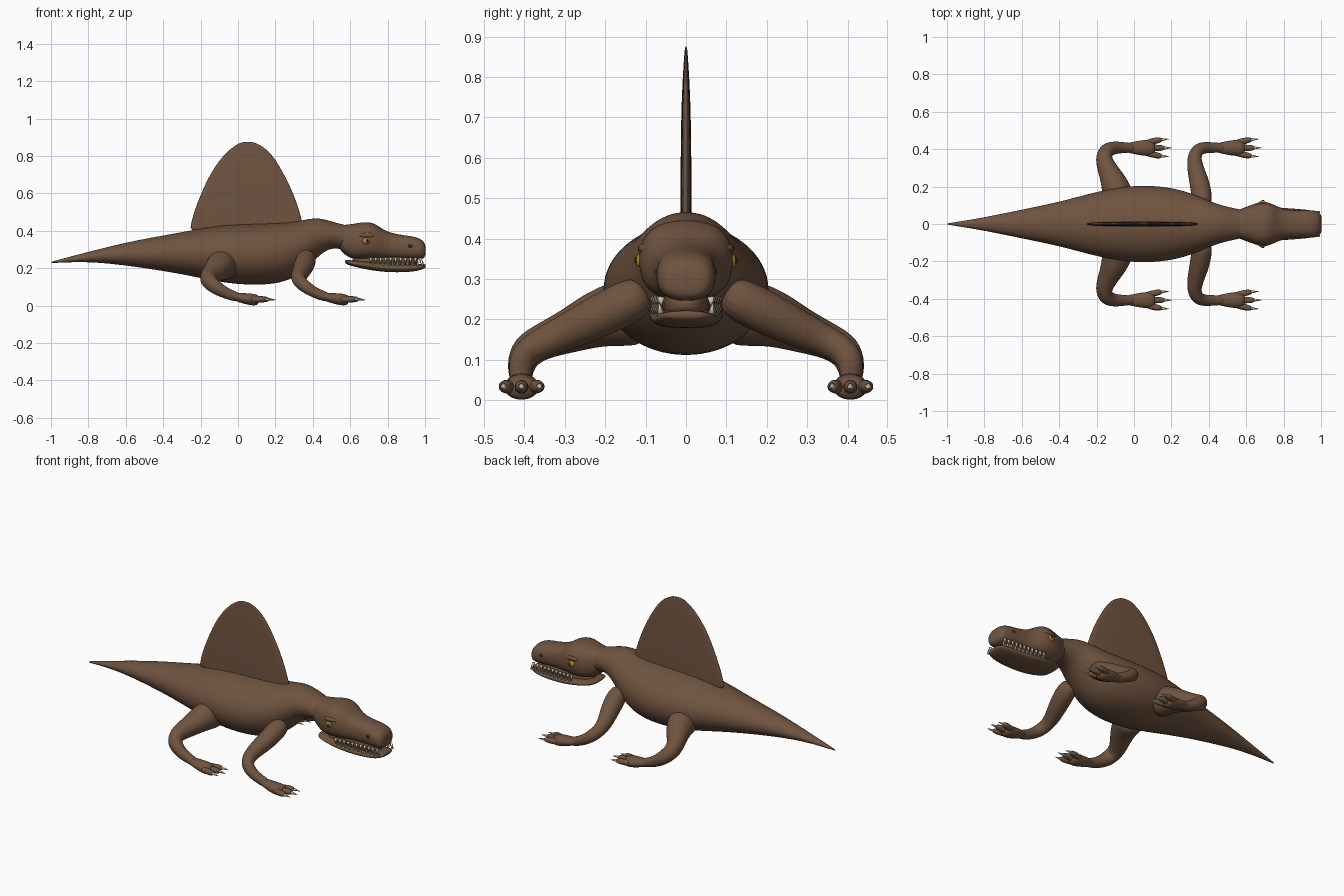
import bpy, bmesh, math
from mathutils import Vector, Matrix

if "Cube" in bpy.data.objects:
    bpy.data.objects.remove(bpy.data.objects["Cube"], do_unlink=True)


def material(name, color):
    mat = bpy.data.materials.new(name)
    mat.use_nodes = True
    mat.diffuse_color = (*color, 1)
    mat.node_tree.nodes["Principled BSDF"].inputs["Base Color"].default_value = (*color, 1)
    return mat


SKIN = material("brown skin", (0.16, 0.088, 0.05))
IVORY = material("ivory", (0.6, 0.54, 0.4))
AMBER = material("amber eye", (0.5, 0.25, 0.03))
DARK = material("dark brown", (0.03, 0.017, 0.01))
SIDES = 16


def finish(bm, name, mat, mirror=False, subdiv=0):
    bmesh.ops.recalc_face_normals(bm, faces=bm.faces)
    mesh = bpy.data.meshes.new(name)
    bm.to_mesh(mesh)
    bm.free()
    mesh.materials.append(mat)
    mesh.shade_smooth()
    obj = bpy.data.objects.new(name, mesh)
    bpy.context.collection.objects.link(obj)
    if mirror:
        mod = obj.modifiers.new("Mirror", 'MIRROR')
        mod.use_axis = (False, True, False)
    if subdiv:
        mod = obj.modifiers.new("Smooth", 'SUBSURF')
        mod.levels = mod.render_levels = subdiv
    return obj


def loft(bm, stations, power=2.0):
    """Skin rings given as (centre, side vector, up vector)."""
    rings = []
    for centre, side, up in stations:
        ring = []
        for i in range(SIDES):
            a = math.tau * i / SIDES
            c, s = math.cos(a), math.sin(a)
            u = math.copysign(abs(c) ** (2 / power), c) * 1.02
            v = math.copysign(abs(s) ** (2 / power), s) * 1.02
            ring.append(bm.verts.new(centre + side * u + up * v))
        rings.append(ring)
    for low, high in zip(rings, rings[1:]):
        for i in range(SIDES):
            j = (i + 1) % SIDES
            bm.faces.new((low[i], low[j], high[j], high[i]))
    bm.faces.new(rings[0])
    bm.faces.new(rings[-1])


def profile_body(name, rows, mat=SKIN, power=2.0):
    """Rows along x: (x, half width, top, bottom)."""
    bm = bmesh.new()
    loft(bm, [(Vector((x, 0, (t + b) / 2)), Vector((0, w, 0)), Vector((0, 0, (t - b) / 2)))
              for x, w, t, b in rows], power)
    return finish(bm, name, mat, subdiv=2)


def tube(bm, rows, flat=1.0):
    """Rows along a path: (x, y, z, radius)."""
    pts = [Vector(r[:3]) for r in rows]
    last = len(pts) - 1
    side, stations, prev = None, [], None
    for i, p in enumerate(pts):
        d = (pts[min(i + 1, last)] - pts[max(i - 1, 0)]).normalized()
        if side is None:
            side = d.cross(Vector((0, 0, 1))).normalized()
        else:
            side = prev.rotation_difference(d) @ side
        prev = d
        stations.append((p, side * rows[i][3], side.cross(d) * rows[i][3] * flat))
    loft(bm, stations)


def cone(bm, base, tip, radius):
    base, tip = Vector(base), Vector(tip)
    d = tip - base
    rot = d.to_track_quat('Z', 'Y').to_matrix().to_4x4()
    bmesh.ops.create_cone(bm, cap_ends=True, segments=8, radius1=radius, radius2=radius * 0.1,
                          depth=d.length, matrix=Matrix.Translation((base + tip) / 2) @ rot)


def ball(name, centre, size, mat):
    bm = bmesh.new()
    bmesh.ops.create_uvsphere(bm, u_segments=20, v_segments=12, radius=1,
                              matrix=Matrix.Translation(centre) @ Matrix.Diagonal((*size, 1)))
    return finish(bm, name, mat, mirror=True)


# Tail, trunk and neck
profile_body("body", [
    (-1, .003, .232, .227), (-.98, .006, .24, .228), (-.8, .035, .287, .236),
    (-.6, .077, .338, .215), (-.4, .118, .375, .185), (-.25, .16, .402, .158),
    (-.1, .195, .43, .125), (.05, .21, .436, .108), (.2, .196, .44, .113),
    (.3, .167, .446, .145), (.38, .135, .465, .21), (.44, .108, .468, .275),
    (.5, .093, .45, .31), (.56, .078, .433, .30), (.63, .07, .42, .28)])

# Skull and lower jaw
profile_body("skull", [
    (.53, .065, .425, .315), (.57, .08, .432, .27), (.62, .1, .436, .245),
    (.68, .119, .449, .245), (.73, .113, .44, .248), (.77, .092, .41, .248),
    (.81, .077, .39, .248), (.88, .072, .376, .248), (.94, .074, .37, .246),
    (.98, .069, .355, .246), (.998, .055, .335, .255), (1.003, .035, .31, .275)], power=2.5)
profile_body("lower_jaw", [
    (.57, .06, .245, .226), (.6, .08, .242, .212), (.7, .094, .236, .19),
    (.8, .086, .226, .177), (.9, .079, .222, .178), (.96, .072, .222, .185),
    (.995, .055, .222, .197), (1.003, .035, .22, .204)], power=2.4)
profile_body("mouth_lining", [
    (.6, .06, .27, .21), (.8, .06, .27, .2), (.97, .048, .27, .205)], power=3)

# Teeth in both jaws
bm = bmesh.new()
for i in range(11):
    t = i / 10
    x, y = .71 + .265 * t, .08 - .017 * t
    cone(bm, (x, y - .002, .256), (x, y + .003, .224), .009)
    cone(bm, (x + .012, y, .214), (x + .012, y + .003, .243), .008)
finish(bm, "teeth", IVORY, mirror=True)

# Eyes, brows and nostrils
ball("eyes", (.686, .106, .345), (.021, .02, .019), AMBER)
ball("pupils", (.69, .122, .346), (.008, .006, .009), DARK)
ball("brows", (.69, .097, .375), (.045, .022, .016), SKIN)
ball("nostrils", (.92, .067, .317), (.017, .009, .011), DARK)

# Sail: flat sections stacked upward
bm = bmesh.new()
loft(bm, [(Vector(((a + b) / 2, 0, z)), Vector(((b - a) / 2, 0, 0)), Vector((0, t, 0)))
          for z, a, b, t in [
              (.38, -.26, .355, .014), (.43, -.252, .346, .014), (.5, -.235, .33, .014),
              (.6, -.196, .295, .013), (.7, -.15, .247, .012), (.78, -.097, .2, .009),
              (.83, -.05, .16, .006), (.86, -.008, .115, .004), (.876, .025, .078, .002)]], 3)
finish(bm, "sail", SKIN, subdiv=2)


# Legs, each pair mirrored, with paw, toes and claws
def leg_pair(name, path, foot_x):
    bm = bmesh.new()
    tube(bm, path)
    finish(bm, name + "_legs", SKIN, mirror=True, subdiv=2)
    bm = bmesh.new()
    y = .407
    tube(bm, [(foot_x - .09, y, .056, .022), (foot_x - .05, y, .046, .031),
              (foot_x, y, .037, .041), (foot_x + .045, y, .031, .045),
              (foot_x + .075, y, .027, .034)], flat=.72)
    claws = bmesh.new()
    for k in (-1, 0, 1):
        x = foot_x + .12 - .015 * abs(k)
        tip_y = y + k * .043
        tube(bm, [(foot_x + .02, y + k * .025, .032, .018), (x - .04, y + k * .036, .033, .017),
                  (x - .01, tip_y, .034, .016), (x + .006, tip_y, .032, .009)])
        cone(claws, (x - .012, tip_y, .035), (x + .042, tip_y + k * .004, .03), .011)
    finish(bm, name + "_feet", SKIN, mirror=True, subdiv=1)
    finish(claws, name + "_claws", IVORY, mirror=True)


leg_pair("front", [
    (.37, .09, .27, .05), (.36, .17, .23, .056), (.345, .24, .195, .051),
    (.325, .31, .162, .043), (.322, .365, .138, .037), (.345, .402, .112, .035),
    (.385, .41, .083, .03), (.44, .408, .055, .027), (.49, .407, .042, .025)], .52)
leg_pair("hind", [
    (-.07, .09, .22, .085), (-.09, .17, .215, .082), (-.11, .23, .198, .068),
    (-.14, .29, .17, .054), (-.165, .35, .148, .045), (-.15, .397, .122, .043),
    (-.1, .41, .083, .034), (-.04, .408, .055, .027), (.01, .407, .042, .025)], .04)
